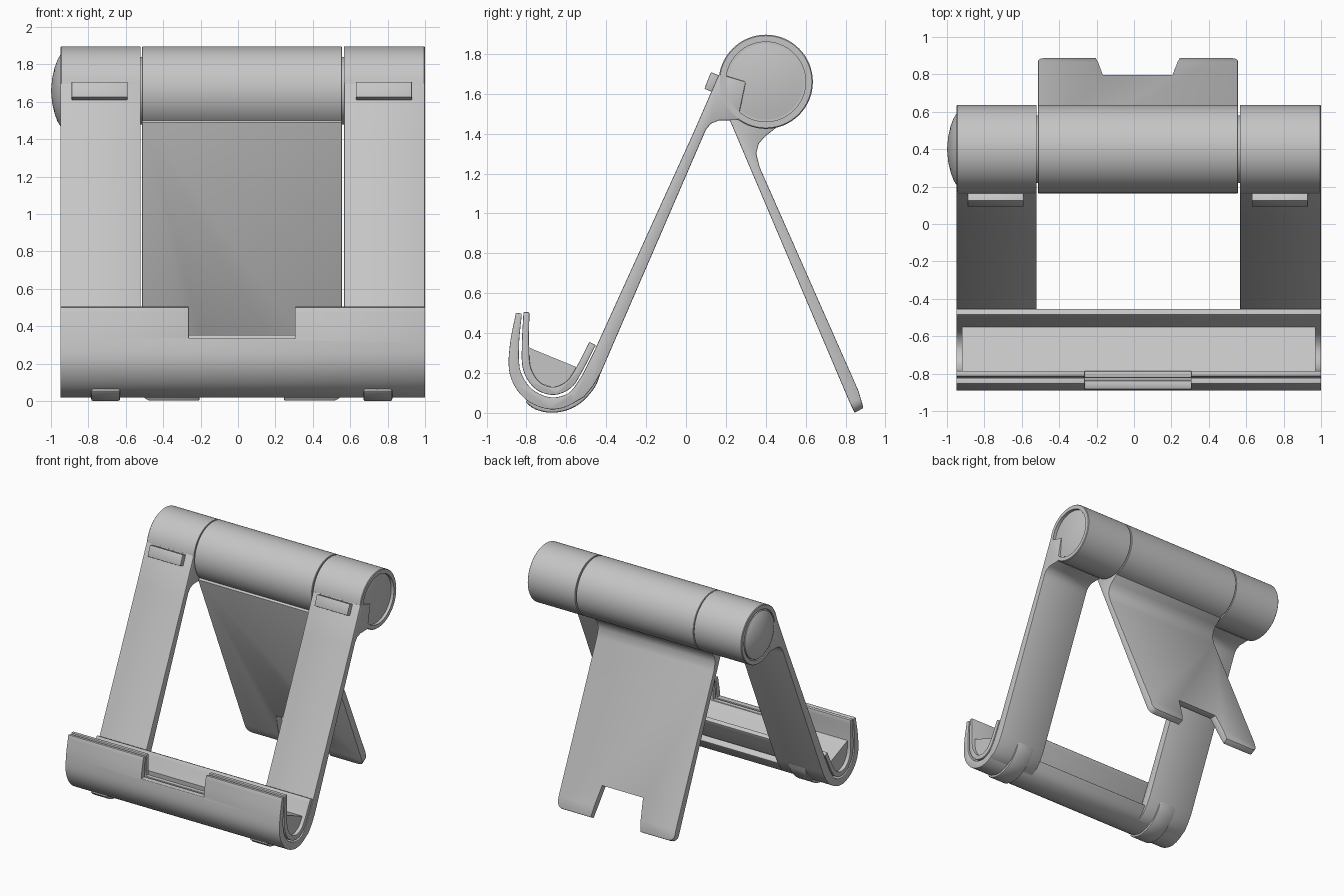
import bpy, bmesh, math
from mathutils import Vector

if "Cube" in bpy.data.objects:
    bpy.data.objects.remove(bpy.data.objects["Cube"])

grey = bpy.data.materials.new("plain grey")
grey.diffuse_color = (0.56, 0.56, 0.56, 1)
grey.use_nodes = True
grey.node_tree.nodes["Principled BSDF"].inputs["Base Color"].default_value = grey.diffuse_color
AXLE_Y, AXLE_Z, R = 0.40, 1.66, 0.236


def finish(name, bm, cutters=(), bevel=0.0):
    """Turn a bmesh into an object, cut it, soften its edges and smooth it."""
    bmesh.ops.recalc_face_normals(bm, faces=bm.faces)
    me = bpy.data.meshes.new(name)
    bm.to_mesh(me)
    bm.free()
    me.materials.append(grey)
    ob = bpy.data.objects.new(name, me)
    bpy.context.collection.objects.link(ob)
    bpy.ops.object.select_all(action='DESELECT')
    ob.select_set(True)
    bpy.context.view_layer.objects.active = ob
    for c in cutters:
        m = ob.modifiers.new("cut", 'BOOLEAN')
        m.object, m.operation, m.solver = c, 'DIFFERENCE', 'EXACT'
        bpy.ops.object.modifier_apply(modifier=m.name)
    if bevel:
        m = ob.modifiers.new("soften", 'BEVEL')
        m.width, m.segments, m.limit_method = bevel, 2, 'ANGLE'
        m.angle_limit = math.radians(40)
        bpy.ops.object.modifier_apply(modifier=m.name)
    bpy.ops.object.shade_smooth_by_angle(angle=math.radians(32))
    return ob


def prism(pts, a, b, axis='x'):
    """Extrude a polygon: (y, z) points along x, or (x, z) points along y."""
    bm = bmesh.new()
    def at(p, t):
        return (t, p[0], p[1]) if axis == 'x' else (p[0], t, p[1])
    lo = [bm.verts.new(at(p, a)) for p in pts]
    hi = [bm.verts.new(at(p, b)) for p in pts]
    n = len(pts)
    bm.faces.new(lo)
    bm.faces.new(hi[::-1])
    for i in range(n):
        bm.faces.new((lo[i], hi[i], hi[(i + 1) % n], lo[(i + 1) % n]))
    return bm


def ribbon(path, steps=5):
    """Outline of a smooth strip through (y, z, thickness) points."""
    p = [Vector(q) for q in path]
    p = [2 * p[0] - p[1]] + p + [2 * p[-1] - p[-2]]
    s = []
    for i in range(1, len(p) - 2):
        a, b, c, d = p[i - 1:i + 3]
        for k in range(steps):
            t = k / steps
            s.append(0.5 * (2 * b + (c - a) * t + (2 * a - 5 * b + 4 * c - d) * t * t
                            + (3 * b - a - 3 * c + d) * t ** 3))
    s.append(p[-2])
    left, right = [], []
    for i, q in enumerate(s):
        d = (s[min(i + 1, len(s) - 1)] - s[max(i - 1, 0)]).xy.normalized()
        nrm = Vector((-d.y, d.x)) * q.z / 2
        left.append(tuple(q.xy + nrm))
        right.append(tuple(q.xy - nrm))
    return left + right[::-1]


def lathe(name, prof, n=64):
    """Spin (x, radius) points about the hinge axis."""
    bm = bmesh.new()
    rings = []
    for x, r in prof:
        if r == 0:
            rings.append([bm.verts.new((x, AXLE_Y, AXLE_Z))] * n)
        else:
            rings.append([bm.verts.new((x, AXLE_Y + r * math.cos(2 * math.pi * i / n),
                                        AXLE_Z + r * math.sin(2 * math.pi * i / n))) for i in range(n)])
    for a, b in zip(rings, rings[1:]):
        for i in range(n):
            j = (i + 1) % n
            bm.faces.new(list(dict.fromkeys((a[i], a[j], b[j], b[i]))))
    return finish(name, bm)


# Hinge: two end sleeves with domed caps, centre barrel and axle
lathe("left_sleeve", [(-0.52, 0), (-0.52, R), (-0.945, R), (-0.95, R - 0.005), (-0.95, 0.2),
                      (-0.935, 0.2), (-0.935, 0.19), (-0.95, 0.19), (-0.965, 0.165),
                      (-0.98, 0.125), (-0.993, 0.07), (-1.0, 0)])
lathe("right_sleeve", [(0.567, 0), (0.567, R), (0.995, R), (1.0, R - 0.005), (1.0, 0.2),
                       (0.975, 0.2), (0.975, 0.19), (0.98, 0.19), (0.988, 0.14), (0.995, 0.08), (0.998, 0)])
lathe("centre_barrel", [(-0.513, 0), (-0.513, R - 0.003), (-0.51, R), (0.553, R), (0.556, R - 0.003), (0.556, 0)])
lathe("hinge_axle", [(-0.6, 0), (-0.6, 0.18), (0.6, 0.18), (0.6, 0)])

# Front legs, flared into the sleeves, with a small grip bar on each
leg = [(0.166, 1.70), (0.035, 1.40), (-0.46, 0.31), (-0.52, 0.19), (-0.58, 0.10), (-0.57, 0.045),
       (-0.51, 0.08), (-0.465, 0.135), (-0.425, 0.205), (0.085, 1.385), (0.10, 1.42), (0.125, 1.45),
       (0.165, 1.466), (0.26, 1.468), (0.30, 1.66)]
grip = [(0.092, 1.625), (0.125, 1.708), (0.165, 1.692), (0.132, 1.609)]
foot = ribbon([(-0.80, 0.062, 0.02), (-0.75, 0.032, 0.03), (-0.68, 0.018, 0.034), (-0.60, 0.03, 0.034),
               (-0.53, 0.07, 0.034), (-0.47, 0.14, 0.034), (-0.435, 0.21, 0.02)])
for side, x0, x1, g0, f0 in (("left", -0.95, -0.52, -0.89, -0.785), ("right", 0.567, 1.0, 0.63, 0.67)):
    finish(side + "_front_leg", prism(leg, x0, x1), bevel=0.006)
    finish(side + "_grip_bar", prism(grip, g0, g0 + 0.30), bevel=0.004)
    finish(side + "_foot_pad", prism(foot, f0, f0 + 0.155), bevel=0.012)

# Cradle: outer shell, inner pad and sloped rest, with a notch in the lip
notch = finish("lip_notch_cutter", prism([(-0.263, 0.335), (0.305, 0.335), (0.305, 1), (-0.263, 1)],
                                         -1.2, -0.765, 'y'))
notch.hide_render = True
shell = ribbon([(-0.838, 0.50, 0.03), (-0.860, 0.34, 0.046), (-0.856, 0.20, 0.056), (-0.79, 0.095, 0.06),
                (-0.68, 0.048, 0.06), (-0.575, 0.075, 0.056), (-0.505, 0.16, 0.05)])
pad = ribbon([(-0.80, 0.505, 0.03), (-0.805, 0.34, 0.036), (-0.797, 0.22, 0.04), (-0.745, 0.138, 0.04),
              (-0.665, 0.11, 0.04), (-0.59, 0.14, 0.04), (-0.54, 0.21, 0.036), (-0.468, 0.348, 0.036)])
rest = [(-0.79, 0.33), (-0.77, 0.32), (-0.55, 0.23), (-0.575, 0.16), (-0.665, 0.125), (-0.735, 0.15), (-0.785, 0.22)]
finish("cradle_shell", prism(shell, -0.95, 1.0), [notch], 0.005)
finish("cradle_pad", prism(pad, -0.95, 1.0), [notch], 0.005)
finish("cradle_rest", prism(rest, -0.92, 0.97))

# Back leg: flared top, rounded bottom corners and a notch between two prongs
gap = finish("back_notch_cutter", prism([(-0.225, -0.1), (-0.165, 0.26), (0.205, 0.26), (0.265, -0.1)],
                                        0.5, 1.2, 'y'))
gap.hide_render = True
back = [(0.21, 1.49), (0.815, 0.065), (0.845, 0.0), (0.89, 0.025), (0.865, 0.11), (0.37, 1.23),
        (0.352, 1.30), (0.365, 1.35), (0.395, 1.385), (0.45, 1.428), (0.40, 1.60)]
bm = prism(back, -0.513, 0.556)
corners = [e for e in bm.edges if all(v.co.z < 0.03 for v in e.verts)
           and abs(e.verts[0].co.x - e.verts[1].co.x) < 0.01]
bmesh.ops.bevel(bm, geom=corners, offset=0.05, segments=4, profile=0.5, affect='EDGES')
finish("back_leg", bm, [gap], 0.005)

# Remove the cutters
for c in (notch, gap):
    bpy.data.objects.remove(c)
